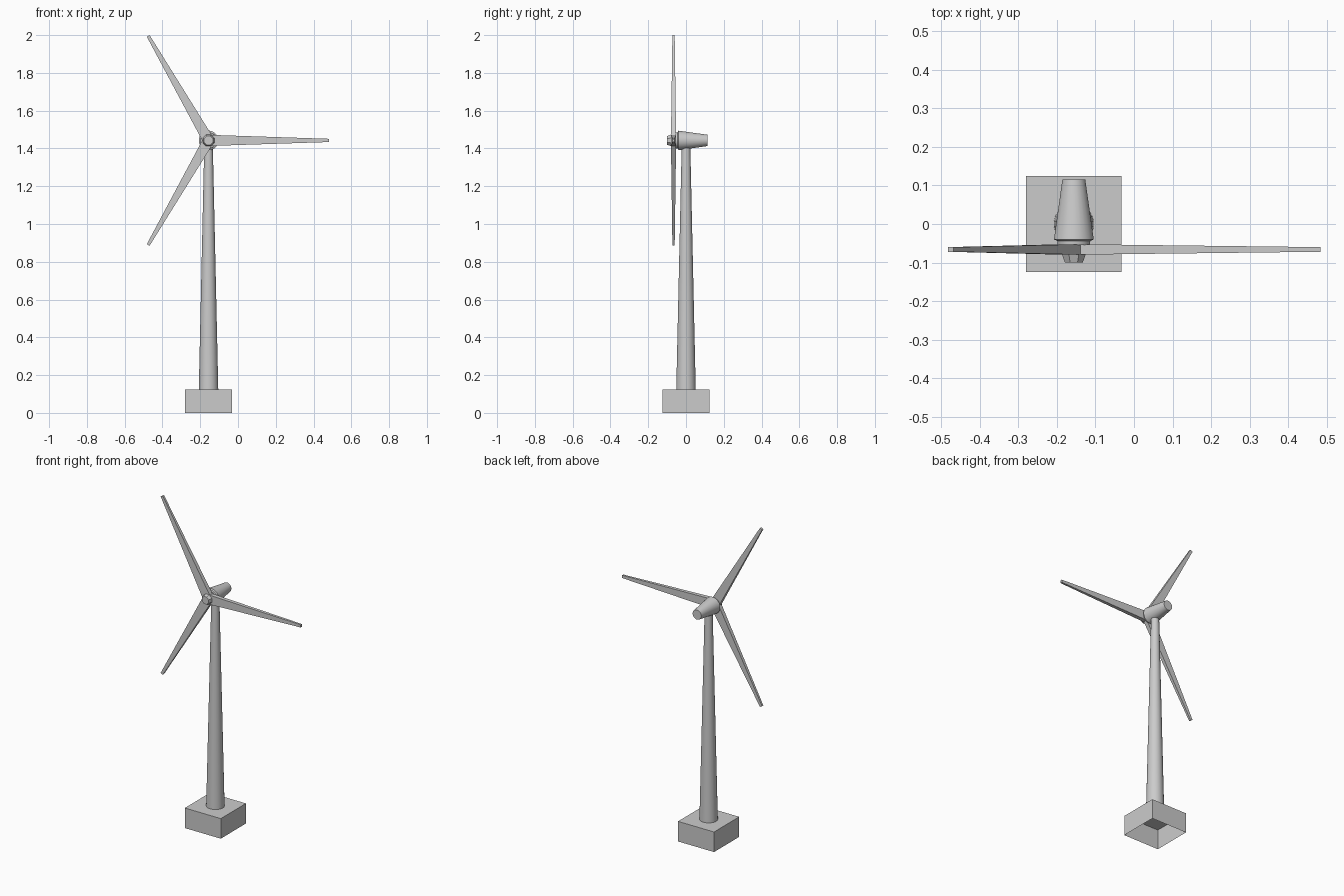
import bpy, bmesh, math
from mathutils import Matrix, Vector

if "Cube" in bpy.data.objects:
    bpy.data.objects.remove(bpy.data.objects["Cube"], do_unlink=True)

CX, HUB_Z = -0.156, 1.4425
ROTOR_Y = -0.066

grey = bpy.data.materials.new("light_grey")
grey.use_nodes = True
grey.diffuse_color = (0.6, 0.6, 0.6, 1)
grey.node_tree.nodes["Principled BSDF"].inputs["Base Color"].default_value = (0.6, 0.6, 0.6, 1)


def make_object(name, bm, smooth=False):
    bmesh.ops.recalc_face_normals(bm, faces=bm.faces)
    mesh = bpy.data.meshes.new(name)
    bm.to_mesh(mesh)
    bm.free()
    mesh.materials.append(grey)
    ob = bpy.data.objects.new(name, mesh)
    bpy.context.collection.objects.link(ob)
    if smooth:
        bpy.ops.object.select_all(action='DESELECT')
        ob.select_set(True)
        bpy.context.view_layer.objects.active = ob
        bpy.ops.object.shade_smooth_by_angle(angle=math.radians(35))
    return ob


def lathe(name, profile, sides, origin, along_y=False, smooth=True):
    """Closed turned part from (radius, position) pairs along z or y."""
    bm = bmesh.new()
    rings = []
    for r, h in profile:
        ring = []
        for i in range(sides):
            a = math.tau * (i + 0.5) / sides
            u, v = r * math.cos(a), r * math.sin(a)
            ring.append(bm.verts.new(Vector(origin) + Vector((u, h, v) if along_y else (u, v, h))))
        rings.append(ring)
    for lower, upper in zip(rings, rings[1:]):
        for i in range(sides):
            j = (i + 1) % sides
            bm.faces.new((lower[i], lower[j], upper[j], upper[i]))
    bm.faces.new(rings[0])
    bm.faces.new(rings[-1])
    return make_object(name, bm, smooth)


# Foundation block, hollow and open underneath
bm = bmesh.new()
bmesh.ops.create_cube(bm, size=1, matrix=Matrix.Translation((CX, 0, 0.0625))
                      @ Matrix.Diagonal((0.248, 0.248, 0.125, 1)))
bmesh.ops.delete(bm, geom=[f for f in bm.faces if f.normal.z < -0.5], context='FACES_ONLY')
base = make_object("foundation", bm)
# keep the open box facing outward
if base.data.polygons[0].normal.dot(base.data.polygons[0].center - Vector((CX, 0, 0.0625))) < 0:
    base.data.flip_normals()

# Tapered tower
lathe("tower", [(0.052, 0.125), (0.023, 1.41)], 24, (CX, 0, 0))

# Nacelle, narrowing to the back, with a front collar
lathe("nacelle", [(0.042, -0.055), (0.043, -0.044), (0.052, -0.04), (0.03, 0.115)],
      24, (CX, 0, HUB_Z), along_y=True)

# Faceted hub and nose
lathe("hub", [(0.03, -0.08), (0.03, -0.05)], 8, (CX, 0, HUB_Z), along_y=True, smooth=False)
lathe("hub_nose", [(0.025, -0.10), (0.034, -0.077)], 8, (CX, 0, HUB_Z), along_y=True, smooth=False)

# Three tapered blades
for n in range(3):
    bm = bmesh.new()
    bmesh.ops.create_cube(bm, size=1)
    for v in bm.verts:
        tip = v.co.x > 0
        chord, thick = (0.017, 0.012) if tip else (0.058, 0.027)
        v.co = (0.639 if tip else 0.015, v.co.y * thick, v.co.z * chord)
    bm.transform(Matrix.Translation((CX, ROTOR_Y, HUB_Z))
                 @ Matrix.Rotation(math.tau * n / 3, 4, 'Y'))
    make_object(f"blade_{n + 1}", bm)
